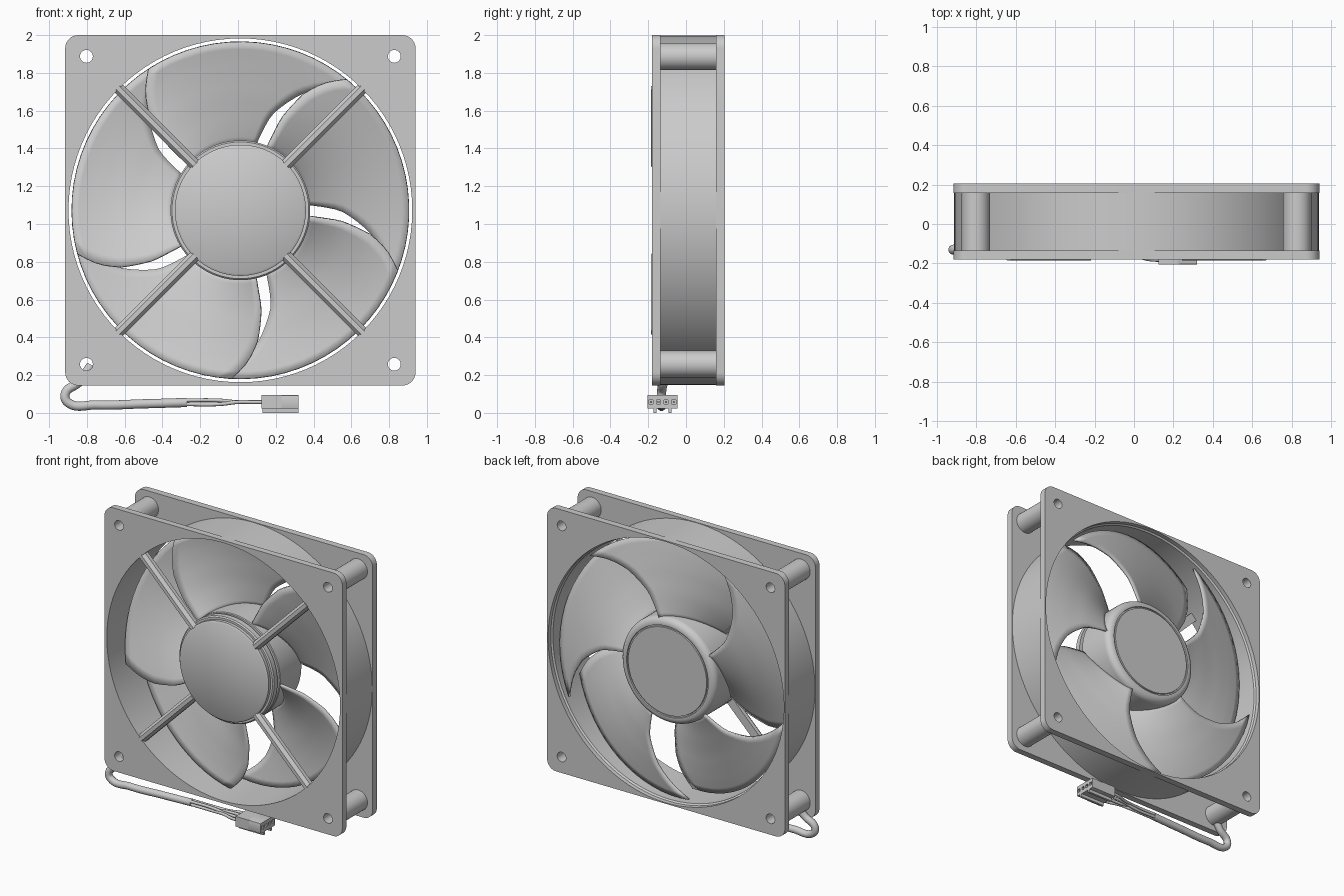
import bpy, bmesh, math
from mathutils import Vector, Matrix

if "Cube" in bpy.data.objects:
    bpy.data.objects.remove(bpy.data.objects["Cube"])

CX, CZ = 0.0125, 1.0725      # fan axis
HALF = 0.9275                # half width of the square frame
BORE = 0.815                 # mounting hole offset
CORNERS = [(sx, sz) for sx in (-1, 1) for sz in (-1, 1)]


def finish(ob, angle=35):
    bpy.ops.object.select_all(action='DESELECT')
    ob.select_set(True)
    bpy.context.view_layer.objects.active = ob
    bpy.ops.object.shade_smooth_by_angle(angle=math.radians(angle))
    return ob


def from_bmesh(name, bm, angle=35):
    bmesh.ops.remove_doubles(bm, verts=bm.verts, dist=1e-5)
    bmesh.ops.recalc_face_normals(bm, faces=bm.faces)
    me = bpy.data.meshes.new(name)
    bm.to_mesh(me)
    bm.free()
    ob = bpy.data.objects.new(name, me)
    bpy.context.collection.objects.link(ob)
    return finish(ob, angle)


def from_curve(name, cu, matrix):
    tmp = bpy.data.objects.new(name + "_curve", cu)
    bpy.context.collection.objects.link(tmp)
    dg = bpy.context.evaluated_depsgraph_get()
    me = bpy.data.meshes.new_from_object(tmp.evaluated_get(dg))
    bpy.data.objects.remove(tmp)
    ob = bpy.data.objects.new(name, me)
    bpy.context.collection.objects.link(ob)
    me.transform(matrix)
    return finish(ob)


def lathe(name, profile, x=CX, z=CZ, segs=96, closed=False):
    """Revolve (radius, y) points about an axis along y."""
    bm = bmesh.new()
    rings = []
    for i in range(segs):
        a = 2 * math.pi * i / segs
        rings.append([bm.verts.new((x + r * math.cos(a), y, z + r * math.sin(a))) for r, y in profile])
    n = len(profile)
    for i in range(segs):
        p, q = rings[i], rings[(i + 1) % segs]
        for j in range(n if closed else n - 1):
            k = (j + 1) % n
            bm.faces.new((p[j], p[k], q[k], q[j]))
    return from_bmesh(name, bm)


def circle(x, y, r, n):
    return [(x + r * math.cos(2 * math.pi * i / n), y + r * math.sin(2 * math.pi * i / n)) for i in range(n)]


def rounded_rect(hw, hh, r, x=0, y=0, n=8):
    pts = []
    for q, (sx, sy) in enumerate([(1, 1), (-1, 1), (-1, -1), (1, -1)]):
        for i in range(n + 1):
            a = math.pi / 2 * (q + i / n)
            pts.append((x + sx * (hw - r) + r * math.cos(a), y + sy * (hh - r) + r * math.sin(a)))
    return pts


def plate(name, loops, thick, matrix):
    """Extrude an outline with holes."""
    cu = bpy.data.curves.new(name, 'CURVE')
    cu.dimensions, cu.fill_mode, cu.extrude = '2D', 'BOTH', thick / 2
    for pts in loops:
        sp = cu.splines.new('POLY')
        sp.points.add(len(pts) - 1)
        for p, c in zip(sp.points, pts):
            p.co = (c[0], c[1], 0, 1)
        sp.use_cyclic_u = True
    return from_curve(name, cu, matrix)


def tube(name, pts, r):
    cu = bpy.data.curves.new(name, 'CURVE')
    cu.dimensions, cu.bevel_depth, cu.bevel_resolution, cu.use_fill_caps = '3D', r, 4, True
    sp = cu.splines.new('BEZIER')
    sp.bezier_points.add(len(pts) - 1)
    for b, p in zip(sp.bezier_points, pts):
        b.co = p
        b.handle_left_type = b.handle_right_type = 'AUTO'
    return from_curve(name, cu, Matrix())


def box(name, x0, x1, y0, y1, z0, z1):
    bm = bmesh.new()
    bmesh.ops.create_cube(bm, size=1)
    for v in bm.verts:
        v.co = Vector(((x0 + x1) / 2 + v.co.x * (x1 - x0), (y0 + y1) / 2 + v.co.y * (y1 - y0),
                       (z0 + z1) / 2 + v.co.z * (z1 - z0)))
    return from_bmesh(name, bm)


# square flanges, front and back
for name, y0, y1, r in (("front_flange", -0.18, -0.135, 0.91), ("back_flange", 0.158, 0.205, 0.92)):
    loops = [rounded_rect(HALF, HALF, 0.07), circle(0, 0, r, 96)]
    loops += [circle(sx * BORE, sz * BORE, 0.034, 24) for sx, sz in CORNERS]
    plate(name, loops, y1 - y0,
          Matrix.Translation((CX, (y0 + y1) / 2, CZ)) @ Matrix.Rotation(math.pi / 2, 4, 'X'))

# round duct between the flanges
lathe("duct", [(0.91, -0.178), (0.91, 0.165), (0.925, 0.18), (0.925, -0.178)], closed=True)

# hollow corner posts
for sx, sz in CORNERS:
    lathe("corner_post", [(0.034, -0.14), (0.072, -0.14), (0.072, 0.16), (0.034, 0.16)],
          CX + sx * BORE, CZ + sz * BORE, 32, True)

# fixed motor mount at the front
lathe("motor_mount", [(0, -0.18), (0.335, -0.18), (0.347, -0.172), (0.347, -0.15), (0.362, -0.15),
                      (0.37, -0.142), (0.37, -0.105), (0.33, -0.105), (0.33, -0.08), (0, -0.08)])

# rotor hub with a rounded, grooved back
prof = [(0, -0.08), (0.365, -0.08), (0.37, -0.075)]
prof += [(0.325 + 0.045 * math.cos(math.pi / 2 * i / 8), 0.145 + 0.045 * math.sin(math.pi / 2 * i / 8))
         for i in range(9)]
prof += [(0.318, 0.19), (0.316, 0.182), (0.308, 0.182), (0.306, 0.19), (0, 0.19)]
lathe("rotor_hub", prof)

# four struts, ridged bars from mount to duct
for k in range(4):
    a = math.radians(45 + 90 * k)
    d, t = Vector((math.cos(a), 0, math.sin(a))), Vector((-math.sin(a), 0, math.cos(a)))
    section = [(-0.03, -0.135), (-0.03, -0.162), (-0.012, -0.185), (0.012, -0.185), (0.03, -0.162), (0.03, -0.135)]
    bm = bmesh.new()
    ends = [[bm.verts.new(Vector((CX, y, CZ)) + d * r + t * w) for w, y in section] for r in (0.34, 0.916)]
    bm.faces.new(ends[0])
    bm.faces.new(ends[1])
    for i in range(6):
        j = (i + 1) % 6
        bm.faces.new((ends[0][i], ends[0][j], ends[1][j], ends[1][i]))
    from_bmesh("strut", bm, 20)

# five swept fan blades: radius, front angle, rear angle, front y, rear y
STATIONS = [(0.35, -5, -67, -0.07, 0.165), (0.53, -6, -72, -0.06, 0.16), (0.70, -10.5, -82, -0.045, 0.155),
            (0.80, -15, -90, -0.035, 0.15), (0.893, -21, -99, -0.03, 0.145)]


def station(r):
    for p, q in zip(STATIONS, STATIONS[1:]):
        if r <= q[0] + 1e-6:
            f = (r - p[0]) / (q[0] - p[0])
            return [a + (b - a) * f for a, b in zip(p, q)]


for k in range(5):
    bm = bmesh.new()
    NR, NU = 14, 16
    grid = []
    for i in range(NR + 1):
        r, a0, a1, y0, y1 = station(0.35 + 0.543 * i / NR)
        row = []
        for j in range(NU + 1):
            u = j / NU
            a = math.radians(72 * k + a0 + (a1 - a0) * u)
            y = y0 + (y1 - y0) * u + 0.02 * math.sin(math.pi * u)
            row.append(bm.verts.new((CX + r * math.cos(a), y, CZ + r * math.sin(a))))
        grid.append(row)
    for i in range(NR):
        for j in range(NU):
            bm.faces.new((grid[i][j], grid[i][j + 1], grid[i + 1][j + 1], grid[i + 1][j]))
    blade = from_bmesh("fan_blade", bm, 40)
    mod = blade.modifiers.new("thickness", 'SOLIDIFY')
    mod.thickness, mod.offset = 0.014, 0

# sleeved cable leaving the lower left corner
tube("cable", [(-0.78, -0.10, 0.25), (-0.84, -0.12, 0.165), (-0.915, -0.13, 0.10), (-0.90, -0.13, 0.055),
               (-0.75, -0.13, 0.042), (-0.5, -0.128, 0.048), (-0.27, -0.126, 0.055)], 0.025)

# four wires spreading into a flat row
for i in range(4):
    y = -0.125 + (i - 1.5) * 0.036
    yb, zb = -0.126 + (0.011 if i > 1 else -0.011), 0.056 + (0.01 if i % 2 else -0.01)
    tube("wire", [(-0.30, yb, zb), (-0.1, yb, zb), (0.0, (yb + y) / 2, 0.057), (0.08, y, 0.057), (0.2, y, 0.057)], 0.01)

# connector housing with four square sockets
loops = [rounded_rect(0.08, 0.036, 0.004, n=2)]
loops += [[(c - 0.011, -0.011), (c + 0.011, -0.011), (c + 0.011, 0.011), (c - 0.011, 0.011)]
          for c in ((i - 1.5) * 0.04 for i in range(4))]
plate("connector_front", loops, 0.10, Matrix.Translation((0.27, -0.125, 0.058)) @
      Matrix.Rotation(math.pi / 2, 4, 'Z') @ Matrix.Rotation(math.pi / 2, 4, 'X'))
box("connector_body", 0.125, 0.23, -0.205, -0.045, 0.022, 0.094)
for y in (-0.165, -0.085):
    box("connector_rib", 0.13, 0.32, y - 0.008, y + 0.008, 0.0, 0.024)
for i in range(4):
    y = -0.125 + (i - 1.5) * 0.04
    box("contact", 0.225, 0.31, y - 0.005, y + 0.005, 0.053, 0.063)
